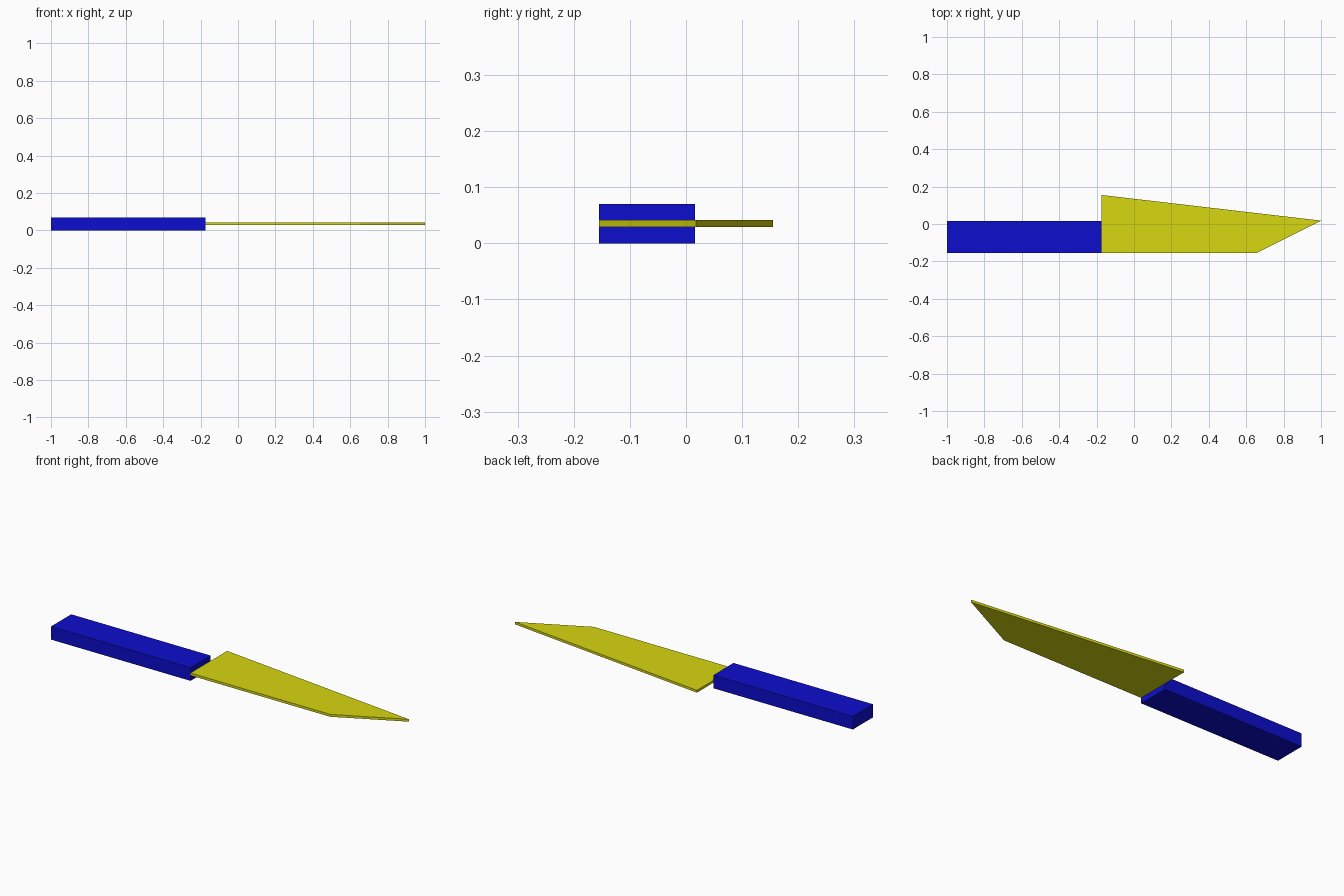
import bpy
import bmesh

cube = bpy.data.objects.get("Cube")
if cube:
    bpy.data.objects.remove(cube, do_unlink=True)


def make_material(name, rgb):
    mat = bpy.data.materials.new(name)
    mat.use_nodes = True
    color = (*rgb, 1.0)
    mat.diffuse_color = color
    mat.node_tree.nodes["Principled BSDF"].inputs["Base Color"].default_value = color
    return mat


def make_slab(name, outline, bottom, top, mat):
    """Extrude a counter-clockwise xy outline from bottom to top."""
    bm = bmesh.new()
    face = bm.faces.new([bm.verts.new((x, y, bottom)) for x, y in outline])
    extruded = bmesh.ops.extrude_face_region(bm, geom=[face])["geom"]
    verts = [g for g in extruded if isinstance(g, bmesh.types.BMVert)]
    bmesh.ops.translate(bm, verts=verts, vec=(0, 0, top - bottom))
    bmesh.ops.recalc_face_normals(bm, faces=bm.faces[:])
    mesh = bpy.data.meshes.new(name)
    bm.to_mesh(mesh)
    bm.free()
    mesh.materials.append(mat)
    obj = bpy.data.objects.new(name, mesh)
    bpy.context.collection.objects.link(obj)
    return obj


blue = make_material("handle blue", (0.004, 0.004, 0.61))
yellow = make_material("blade yellow", (0.68, 0.68, 0.005))

front = -0.155   # shared straight edge of handle and blade
joint = -0.173   # where the blade meets the handle

# Rectangular grip
make_slab("handle",
          [(-1, front), (joint, front), (joint, 0.016), (-1, 0.016)],
          0, 0.07, blue)

# Thin tapering blade with a clipped point
make_slab("blade",
          [(joint, front), (0.655, front), (1, 0.018), (joint, 0.155)],
          0.029, 0.042, yellow)
